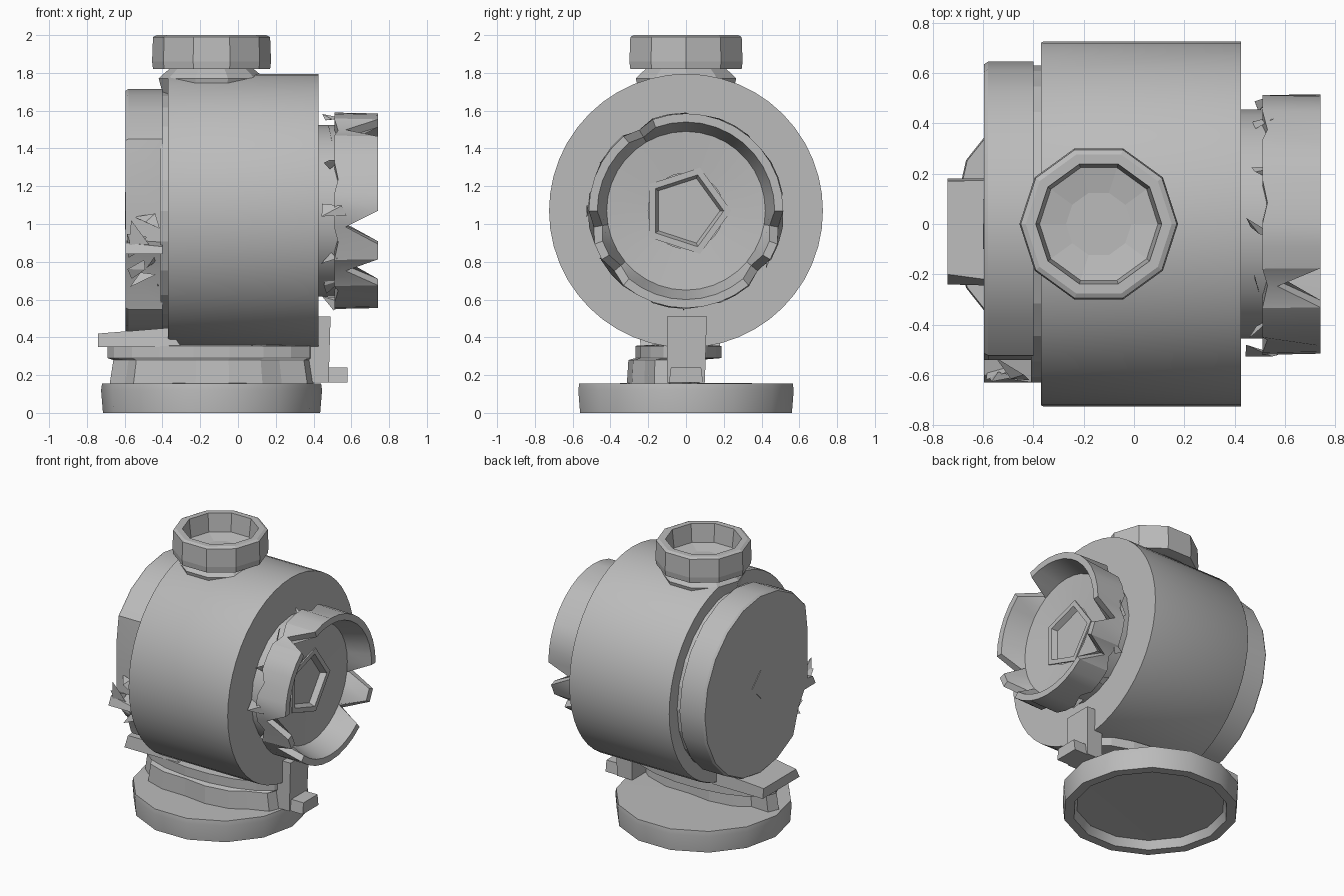
import bpy, bmesh, random
from math import sin, cos, pi, radians

random.seed(4)
old = bpy.data.objects.get("Cube")
if old:
    bpy.data.objects.remove(old)

grey = bpy.data.materials.new("plain grey")
grey.use_nodes = True
tone = (0.5, 0.5, 0.5, 1)
grey.diffuse_color = tone
grey.node_tree.nodes["Principled BSDF"].inputs["Base Color"].default_value = tone

AXIS_Z = 1.07   # height of the drum axis
POST_X = -0.14  # upright axis shared by base and spout


def finish(name, bm, smooth=0):
    bmesh.ops.remove_doubles(bm, verts=bm.verts, dist=0.0005)
    bmesh.ops.recalc_face_normals(bm, faces=bm.faces)
    mesh = bpy.data.meshes.new(name)
    bm.to_mesh(mesh)
    bm.free()
    mesh.materials.append(grey)
    ob = bpy.data.objects.new(name, mesh)
    bpy.context.collection.objects.link(ob)
    if smooth:
        bpy.ops.object.select_all(action='DESELECT')
        ob.select_set(True)
        bpy.context.view_layer.objects.active = ob
        bpy.ops.object.shade_smooth_by_angle(angle=radians(smooth))
    return ob


def lathe(name, profile, sides, across=True, smooth=0, shape=None):
    """Turn (radius, distance) points about the drum axis or the upright axis."""
    bm = bmesh.new()
    rings = []
    for i in range(sides):
        a = 2 * pi * i / sides
        ring = []
        for k, (r, t) in enumerate(profile):
            if shape:
                r, t = shape(i, k, r, t)
            u, v = r * cos(a), r * sin(a)
            ring.append(bm.verts.new((t, u, AXIS_Z + v) if across else (POST_X + u, v, t)))
        rings.append(ring)
    for i in range(sides):
        p, q = rings[i], rings[(i + 1) % sides]
        for k in range(len(profile) - 1):
            quad = [p[k], q[k], q[k + 1], p[k + 1]]
            if profile[k][0] == 0:
                quad = [p[k], q[k + 1], p[k + 1]]
            elif profile[k + 1][0] == 0:
                quad = [p[k], q[k], p[k + 1]]
            bm.faces.new(quad)
    return finish(name, bm, smooth)


def block(name, low, high):
    """Solid between two four-cornered outlines."""
    bm = bmesh.new()
    a = [bm.verts.new(c) for c in low]
    b = [bm.verts.new(c) for c in high]
    bm.faces.new(a)
    bm.faces.new(b)
    for i in range(4):
        j = (i + 1) % 4
        bm.faces.new([a[i], a[j], b[j], b[i]])
    return finish(name, bm)


def rect(x0, x1, y0, y1, z):
    return [(x0, y0, z), (x1, y0, z), (x1, y1, z), (x0, y1, z)]


def shards(name, count, x_range, r_range, start=0.0, sweep=2 * pi):
    """Broken slivers scattered round the drum axis."""
    bm = bmesh.new()
    for i in range(count):
        a = start + sweep * i / count
        pts = []
        for j in range(4):
            b = a + random.uniform(-0.12, 0.12)
            r = random.uniform(*r_range)
            pts.append(bm.verts.new((random.uniform(*x_range), r * cos(b), AXIS_Z + r * sin(b))))
        for skip in range(4):
            bm.faces.new([p for j, p in enumerate(pts) if j != skip])
    finish(name, bm)


# Main drum with eased left edge
lathe("drum", [(0, -0.37), (0.72, -0.37), (0.725, -0.36), (0.725, 0.425), (0, 0.425)],
      48, smooth=30)

# Collar and broken open cup on the +x end
lathe("collar", [(0, 0.4), (0.455, 0.4), (0.455, 0.53), (0, 0.53)], 20, smooth=30)


def chipped_rim(i, k, r, t):
    if k in (2, 3) and i in (12, 19, 22, 32, 35):
        return r - 0.02, 0.57
    if k == 1 and i % 4 == 0:
        return r - 0.03, t + 0.02
    return r, t


lathe("cup", [(0.2, 0.51), (0.52, 0.51), (0.515, 0.74), (0.47, 0.74), (0.42, 0.58),
              (0.2, 0.56), (0.2, 0.51)], 36, smooth=25, shape=chipped_rim)
lathe("cup_hub", [(0.24, 0.56), (0.24, 0.57), (0.2, 0.57), (0.18, 0.53)], 5)
shards("cup_slivers", 12, (0.44, 0.58), (0.44, 0.53))


# Cover on the -x end, flattened and chipped on the front
def chipped_cover(i, k, r, t):
    if r > 0.5 and i in (9, 10, 11):
        return 0.54 / -cos(2 * pi * i / 20), t
    if r > 0.5 and i == 12:
        return r - 0.09, t
    return r, t


lathe("cover", [(0, -0.595), (0.635, -0.595), (0.645, -0.58), (0.645, -0.4), (0, -0.4)],
      20, smooth=25, shape=chipped_cover)
lathe("cover_groove", [(0.63, -0.41), (0.63, -0.36)], 24)
shards("cover_slivers", 8, (-0.59, -0.4), (0.52, 0.64), pi * 1.02, pi * 0.32)
block("cover_lug", rect(-0.595, -0.4, -0.63, -0.48, 0.84),
      [(-0.595, -0.6, 0.9), (-0.4, -0.63, 0.88), (-0.4, -0.48, 0.92), (-0.595, -0.48, 0.92)])
lathe("cover_plate", [(0, -0.599), (0.1, -0.599), (0.1, -0.594), (0, -0.594)], 4)

# Filler spout on top
lathe("spout_neck", [(0, 1.6), (0.25, 1.66), (0.28, 1.77), (0.26, 1.79), (0.2, 1.84), (0, 1.84)],
      10, across=False)
lathe("spout_ring", [(0, 1.83), (0.26, 1.82), (0.31, 1.82), (0.315, 1.86), (0.31, 1.99),
                     (0.29, 2.0), (0.25, 2.0), (0.235, 1.87), (0.13, 1.85), (0, 1.85)],
      10, across=False)

# Round base, hollow underneath
lathe("base", [(0, 0.07), (0.49, 0.06), (0.51, 0), (0.575, 0), (0.585, 0.12), (0.58, 0.155),
               (0, 0.16)], 14, across=False, smooth=28)

# Ragged pedestal between base and drum, overhanging at the back
pedestal = lathe("pedestal", [(0, 0.15), (0.54, 0.15), (0.52, 0.28), (0.55, 0.29), (0.55, 0.355),
                              (0, 0.37)], 18, across=False,
                 shape=lambda i, k, r, t: (r * (0.9 if i % 3 == 1 and k < 3 else 1), t))
for v in pedestal.data.vertices:
    low = v.co.z < 0.285
    v.co.y = v.co.y * 0.42 - (0.09 if low else 0.04)
    if low and v.co.y > 0:
        v.co.y -= 0.06

# Bracket plate reaching out under the cover
block("bracket_plate", rect(-0.74, -0.3, -0.24, 0.18, 0.35),
      [(-0.74, -0.2, 0.42), (-0.37, -0.25, 0.45), (-0.37, 0.18, 0.45), (-0.74, 0.17, 0.42)])

# Foot under the cup side
block("foot_column", rect(0.36, 0.48, -0.1, 0.1, 0.16), rect(0.36, 0.49, -0.1, 0.11, 0.51))
block("foot_toe", rect(0.4, 0.58, -0.09, 0.09, 0.16), rect(0.4, 0.58, -0.08, 0.08, 0.24))
